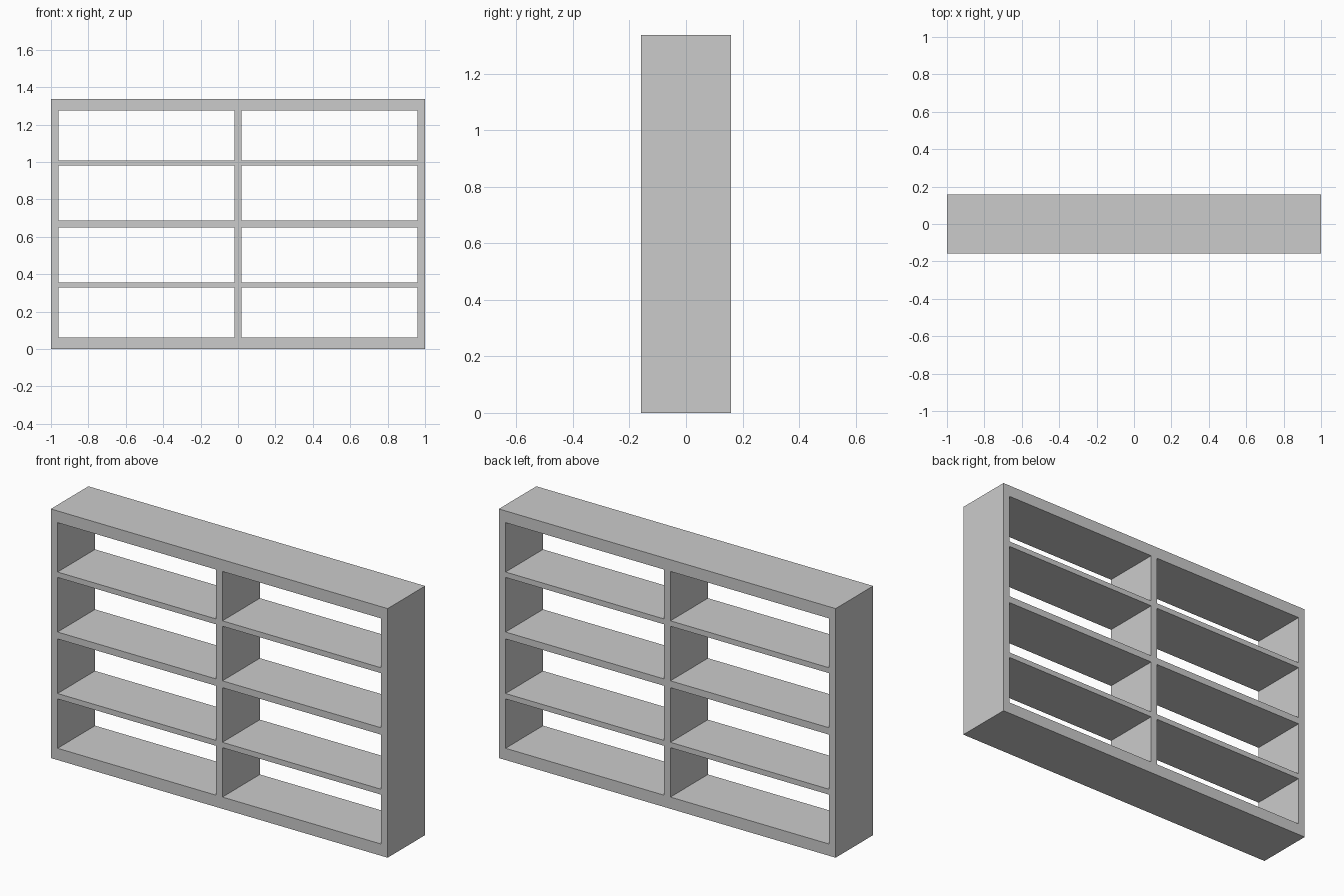
import bpy, bmesh

if "Cube" in bpy.data.objects:
    bpy.data.objects.remove(bpy.data.objects["Cube"])

DEPTH = 0.318

# Board edges: alternating board / opening bands along x and z
xs = [-1.0, -0.96, -0.019, 0.019, 0.96, 1.0]
zs = [0.0, 0.063, 0.328, 0.357, 0.65, 0.687, 0.98, 1.009, 1.274, 1.337]

# Front lattice of the one-piece shelf unit, leaving out the eight openings
bm = bmesh.new()
grid = [[bm.verts.new((x, -DEPTH / 2, z)) for z in zs] for x in xs]
for i in range(len(xs) - 1):
    for j in range(len(zs) - 1):
        if i % 2 and j % 2:
            continue
        bm.faces.new((grid[i][j], grid[i + 1][j],
                      grid[i + 1][j + 1], grid[i][j + 1]))

# Extrude to full depth, open at front and back
front = bm.faces[:]
ext = bmesh.ops.extrude_face_region(bm, geom=front, use_keep_orig=True)
back = [v for v in ext["geom"] if isinstance(v, bmesh.types.BMVert)]
bmesh.ops.translate(bm, verts=back, vec=(0, DEPTH, 0))
bmesh.ops.recalc_face_normals(bm, faces=bm.faces[:])

mesh = bpy.data.meshes.new("shelf_unit")
bm.to_mesh(mesh)
bm.free()
bpy.context.collection.objects.link(bpy.data.objects.new("shelf_unit", mesh))
